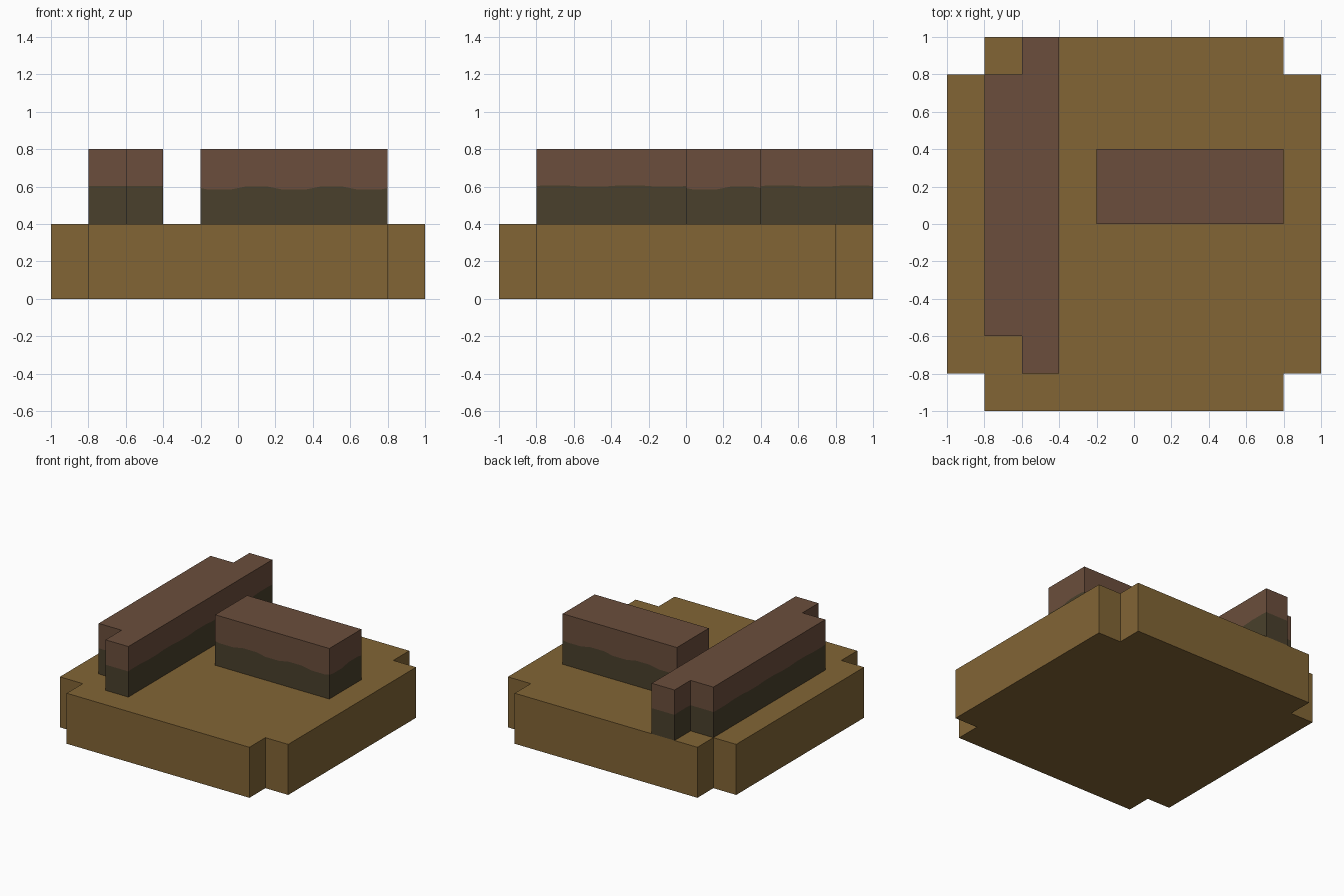
import bpy
import bmesh
import math

cube = bpy.data.objects.get("Cube")
if cube:
    bpy.data.objects.remove(cube, do_unlink=True)


def material(name, rgb):
    mat = bpy.data.materials.new(name)
    mat.use_nodes = True
    mat.diffuse_color = (*rgb, 1)
    bsdf = next(n for n in mat.node_tree.nodes if n.type == 'BSDF_PRINCIPLED')
    bsdf.inputs["Base Color"].default_value = (*rgb, 1)
    return mat


OCHRE = material("ochre earth", (0.223, 0.130, 0.036))
BROWN = material("red brown", (0.147, 0.076, 0.045))
DARK = material("dark olive", (0.067, 0.051, 0.025))


def sample(outline, step):
    """Divide every outline edge into pieces of about the given length."""
    points = []
    for (x0, y0), (x1, y1) in zip(outline, outline[1:] + outline[:1]):
        n = max(1, round(math.hypot(x1 - x0, y1 - y0) / step))
        points += [(x0 + (x1 - x0) * i / n, y0 + (y1 - y0) * i / n) for i in range(n)]
    return points


def prism(name, outline, levels, mats, bottom=False):
    """Stack rings of a counter-clockwise outline; each level is a function of x, y.
    mats holds one material per band, and the top takes the last one."""
    bm = bmesh.new()
    rings = [[bm.verts.new((x, y, z(x, y))) for x, y in outline] for z in levels]
    count = len(outline)
    for band, (low, high) in enumerate(zip(rings, rings[1:])):
        for i in range(count):
            j = (i + 1) % count
            face = bm.faces.new((low[i], low[j], high[j], high[i]))
            face.material_index = band
    bm.faces.new(rings[-1]).material_index = len(mats) - 1
    if bottom:
        bm.faces.new(rings[0][::-1])
    mesh = bpy.data.meshes.new(name)
    bm.to_mesh(mesh)
    bm.free()
    for mat in mats:
        mesh.materials.append(mat)
    obj = bpy.data.objects.new(name, mesh)
    bpy.context.collection.objects.link(obj)
    return obj


def flat(height):
    return lambda x, y: height


def plateau(t):
    """Square-ish wave: +1 on even 0.2 cells, -1 on odd ones."""
    return max(-1, min(1, 2 * math.sin(5 * math.pi * t)))


# Square slab with notched corners
slab = [(1, -.8), (1, .8), (.8, .8), (.8, 1), (-.8, 1), (-.8, .8),
        (-1, .8), (-1, -.8), (-.8, -.8), (-.8, -1), (.8, -1), (.8, -.8)]
prism("base_slab", slab, [flat(0), flat(0.4)], [OCHRE], bottom=True)

# Long stepped wall with an uneven dark lower band
wall = [(-.8, -.6), (-.6, -.6), (-.6, -.8), (-.4, -.8), (-.4, 1),
        (-.6, 1), (-.6, .8), (-.8, .8)]
prism("long_wall", sample(wall, 0.04),
      [flat(0.4), lambda x, y: 0.603 + 0.003 * plateau(y), flat(0.8)], [DARK, BROWN])

# Short wall with the same banding
block = [(-.2, 0), (.8, 0), (.8, .4), (-.2, .4)]
prism("short_wall", sample(block, 0.04),
      [flat(0.4),
       lambda x, y: 0.592 + 0.008 * (-plateau(y) if 0.01 < y < 0.39 else plateau(x)),
       flat(0.8)], [DARK, BROWN])
